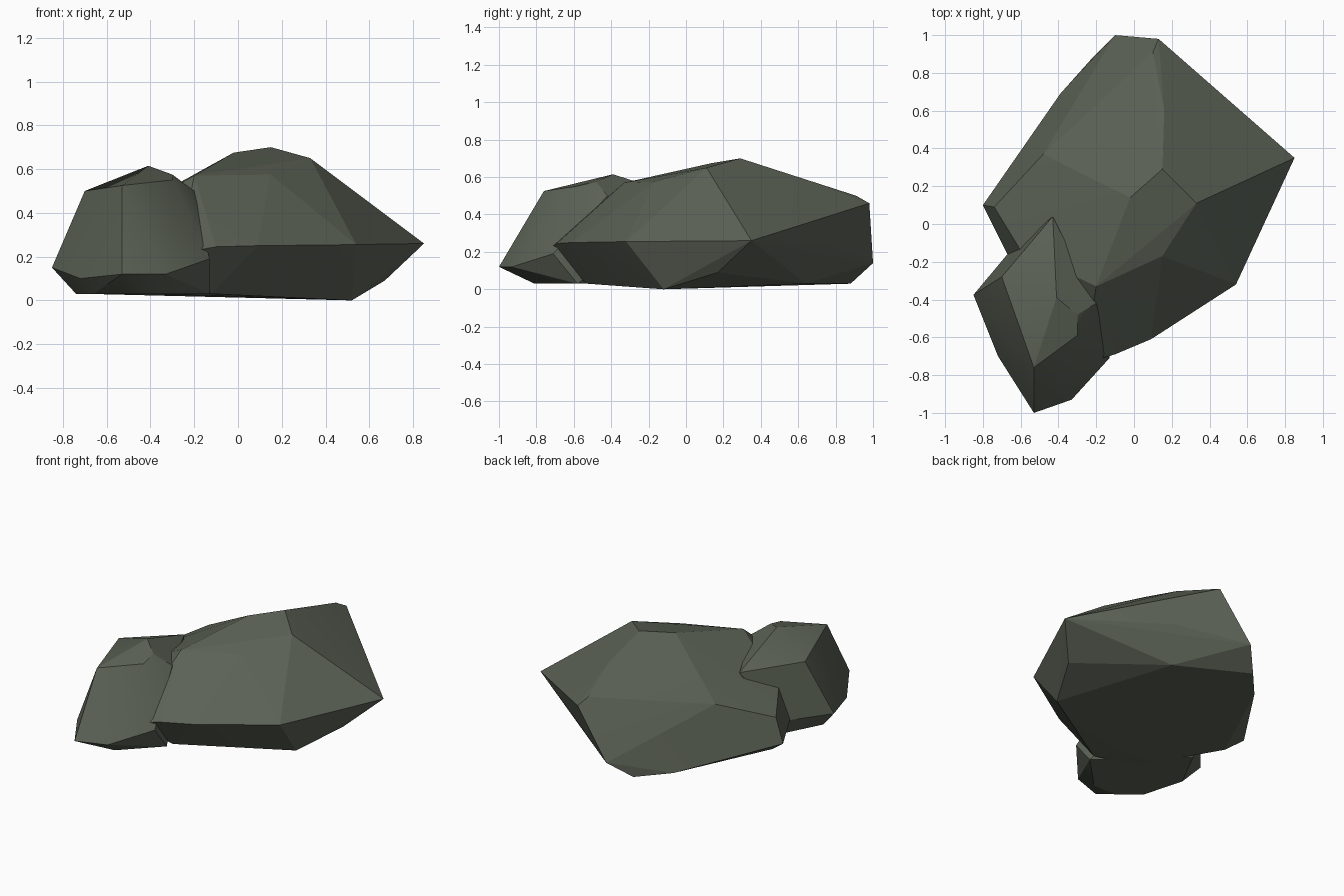
import bpy, bmesh, math

stone = bpy.data.materials.new("mossy_grey_stone")
stone.diffuse_color = (0.105, 0.122, 0.092, 1)


def boulder(name, corners, smooth_angle):
    """Chiselled rock: convex hull over a few corner points."""
    bm = bmesh.new()
    verts = [bm.verts.new(c) for c in corners]
    res = bmesh.ops.convex_hull(bm, input=verts)
    loose = {g for g in res["geom_interior"] + res["geom_unused"]
             if isinstance(g, bmesh.types.BMVert) and not g.link_faces}
    bmesh.ops.delete(bm, geom=list(loose), context='VERTS')
    bmesh.ops.recalc_face_normals(bm, faces=bm.faces)
    me = bpy.data.meshes.new(name)
    bm.to_mesh(me)
    bm.free()
    me.materials.append(stone)
    ob = bpy.data.objects.new(name, me)
    bpy.context.collection.objects.link(ob)
    bpy.ops.object.select_all(action='DESELECT')
    ob.select_set(True)
    bpy.context.view_layer.objects.active = ob
    bpy.ops.object.shade_smooth_by_angle(angle=math.radians(smooth_angle))
    return ob


# Large boulder: crown, waist, then underside
boulder("large_boulder", [
    (0.15, 0.29, 0.70), (-0.02, 0.14, 0.675), (0.33, 0.11, 0.65),
    (0.16, 0.60, 0.60), (0.10, 0.91, 0.50), (0.15, -0.17, 0.575),
    (-0.20, -0.33, 0.57), (-0.48, 0.37, 0.40), (-0.60, -0.14, 0.354),
    (0.85, 0.35, 0.26), (0.54, -0.32, 0.255), (0.09, -0.61, 0.25),
    (-0.10, -0.69, 0.245), (-0.27, -0.74, 0.215), (0.13, 0.98, 0.46),
    (-0.10, 1.00, 0.14), (-0.74, 0.09, 0.273), (-0.80, 0.10, 0.113),
    (-0.67, -0.16, 0.144), (0.30, 0.76, 0.24),
    (0.52, -0.12, 0.0), (0.67, 0.17, 0.09), (0.38, 0.22, 0.03),
    (0.23, 0.64, 0.03), (-0.22, 0.88, 0.03), (-0.39, 0.69, 0.03),
    (-0.69, 0.05, 0.03), (-0.12, -0.53, 0.03), (-0.40, -0.45, 0.03),
], 5)

# Small boulder leaning on the front left corner
boulder("small_boulder", [
    (-0.41, -0.39, 0.615), (-0.70, -0.28, 0.50), (-0.53, -0.76, 0.525),
    (-0.30, -0.48, 0.575), (-0.30, -0.59, 0.55), (-0.20, -0.42, 0.50),
    (-0.43, 0.04, 0.475), (-0.57, -0.81, 0.30),
    (-0.85, -0.375, 0.15), (-0.53, -1.00, 0.12), (-0.33, -0.93, 0.12),
    (-0.13, -0.71, 0.19), (-0.67, -0.16, 0.14), (-0.72, -0.70, 0.10),
    (-0.74, -0.42, 0.03), (-0.66, -0.70, 0.03), (-0.52, -0.81, 0.03),
    (-0.36, -0.81, 0.03), (-0.13, -0.58, 0.03), (-0.60, -0.15, 0.03),
], 24)
